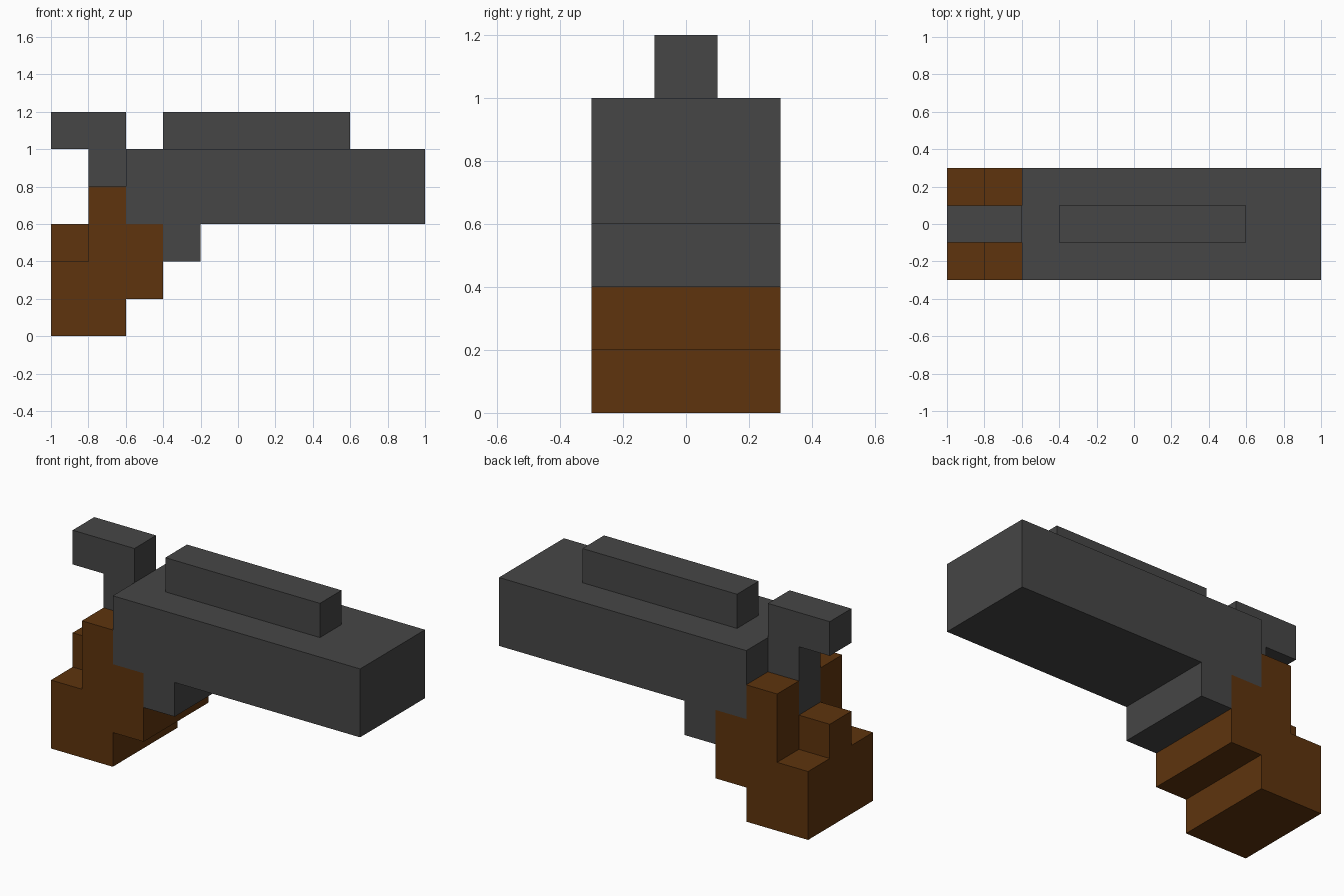
import bpy
import bmesh

cube = bpy.data.objects.get("Cube")
if cube:
    bpy.data.objects.remove(cube, do_unlink=True)


def make_material(name, rgb):
    mat = bpy.data.materials.new(name)
    mat.use_nodes = True
    color = (*rgb, 1.0)
    mat.diffuse_color = color
    mat.node_tree.nodes["Principled BSDF"].inputs["Base Color"].default_value = color
    return mat


def prism(name, profile, y0, y1, mat):
    """Extrude an (x, z) outline from y0 to y1."""
    bm = bmesh.new()
    face = bm.faces.new([bm.verts.new((x, y0, z)) for x, z in profile])
    new = bmesh.ops.extrude_face_region(bm, geom=[face])["geom"]
    verts = [v for v in new if isinstance(v, bmesh.types.BMVert)]
    bmesh.ops.translate(bm, verts=verts, vec=(0, y1 - y0, 0))
    bmesh.ops.recalc_face_normals(bm, faces=bm.faces)
    mesh = bpy.data.meshes.new(name)
    bm.to_mesh(mesh)
    bm.free()
    mesh.materials.append(mat)
    obj = bpy.data.objects.new(name, mesh)
    bpy.context.collection.objects.link(obj)
    return obj


def rect(x0, x1, z0, z1):
    return [(x0, z0), (x1, z0), (x1, z1), (x0, z1)]


metal = make_material("dark grey metal", (0.061, 0.061, 0.061))
wood = make_material("brown wood", (0.112, 0.034, 0.004))
WIDE, NARROW = 0.3, 0.1

# Barrel with the trigger block stepping down below it
prism("barrel", [(-0.6, 0.6), (-0.4, 0.6), (-0.4, 0.4), (-0.2, 0.4),
                 (-0.2, 0.6), (1.0, 0.6), (1.0, 1.0), (-0.6, 1.0)],
      -WIDE, WIDE, metal)

# Raised rail on top of the barrel
prism("top_rail", rect(-0.4, 0.6, 1.0, 1.2), -NARROW, NARROW, metal)

# Hammer: post with a spur reaching backwards
prism("hammer", [(-0.8, 0.6), (-0.6, 0.6), (-0.6, 1.2), (-1.0, 1.2),
                 (-1.0, 1.0), (-0.8, 1.0)], -NARROW, NARROW, metal)

# Stepped grip, its raised core and the two side cheeks
prism("grip", [(-1.0, 0.0), (-0.6, 0.0), (-0.6, 0.2), (-0.4, 0.2),
               (-0.4, 0.6), (-0.6, 0.6), (-0.6, 0.4), (-1.0, 0.4)],
      -WIDE, WIDE, wood)
prism("grip_core", rect(-1.0, -0.6, 0.4, 0.6), -NARROW, NARROW, wood)
for side, y0, y1 in (("right", -WIDE, -NARROW), ("left", NARROW, WIDE)):
    prism(f"grip_cheek_{side}", rect(-0.8, -0.6, 0.4, 0.8), y0, y1, wood)
